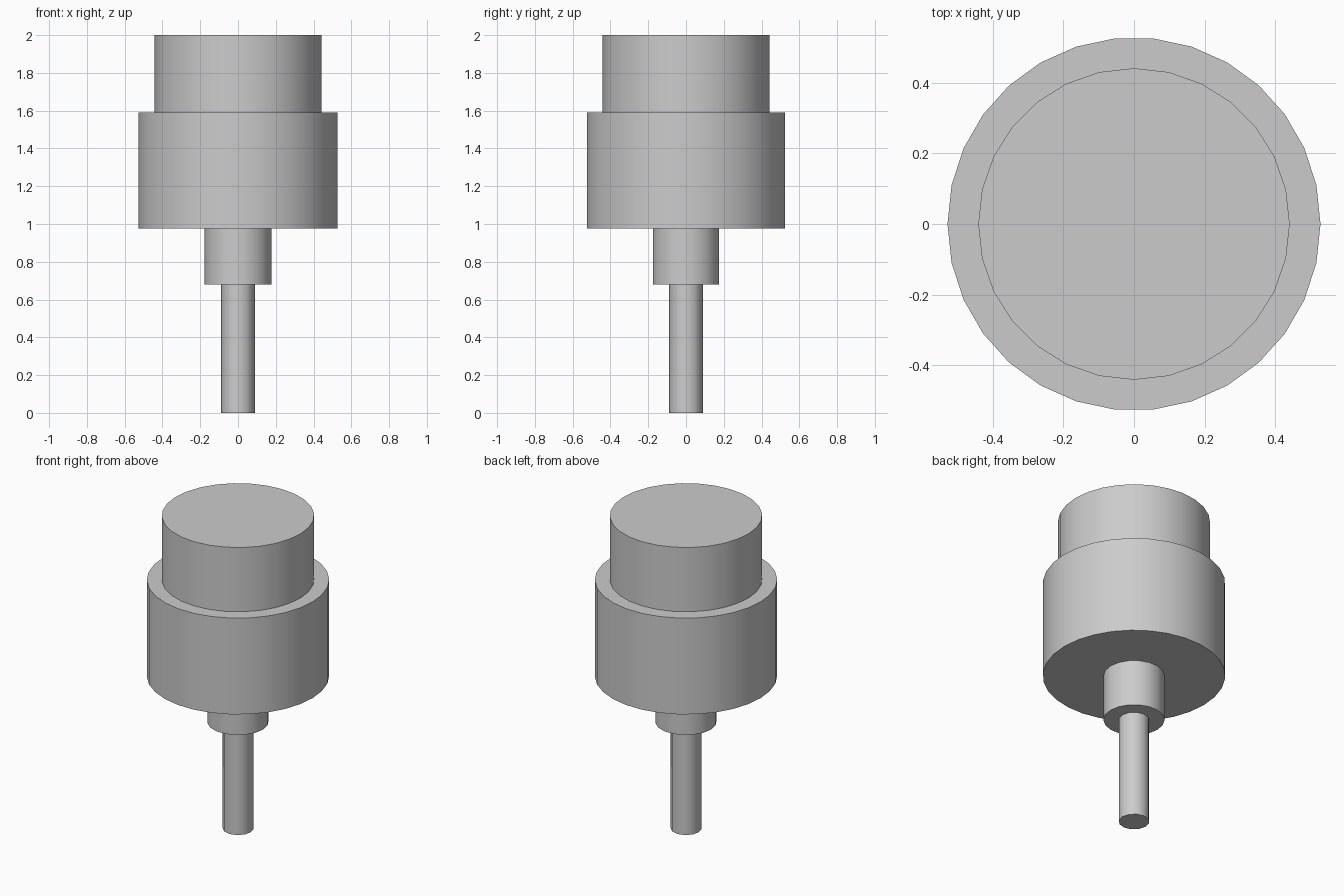
import bpy
import math

cube = bpy.data.objects.get("Cube")
if cube:
    bpy.data.objects.remove(cube, do_unlink=True)

# Single plain grey
grey = bpy.data.materials.new("light grey")
grey.use_nodes = True
colour = (0.6, 0.6, 0.6, 1)
grey.diffuse_color = colour
grey.node_tree.nodes["Principled BSDF"].inputs["Base Color"].default_value = colour


def tier(name, radius, bottom, top, sides):
    """Upright capped cylinder with its first corner on +x."""
    bpy.ops.mesh.primitive_cylinder_add(
        vertices=sides, radius=radius, depth=top - bottom,
        location=(0, 0, (bottom + top) / 2), rotation=(0, 0, math.pi / 2))
    part = bpy.context.object
    part.name = name
    bpy.ops.object.transform_apply(location=False, rotation=True, scale=False)
    part.data.materials.append(grey)
    bpy.ops.object.shade_smooth_by_angle(angle=math.radians(40))


# Stacked tiers, from the floor up
tier("shaft", 0.089, 0, 0.68, 12)
tier("collar", 0.177, 0.68, 0.975, 18)
tier("body", 0.528, 0.975, 1.59, 30)
tier("cap", 0.441, 1.59, 2, 28)
